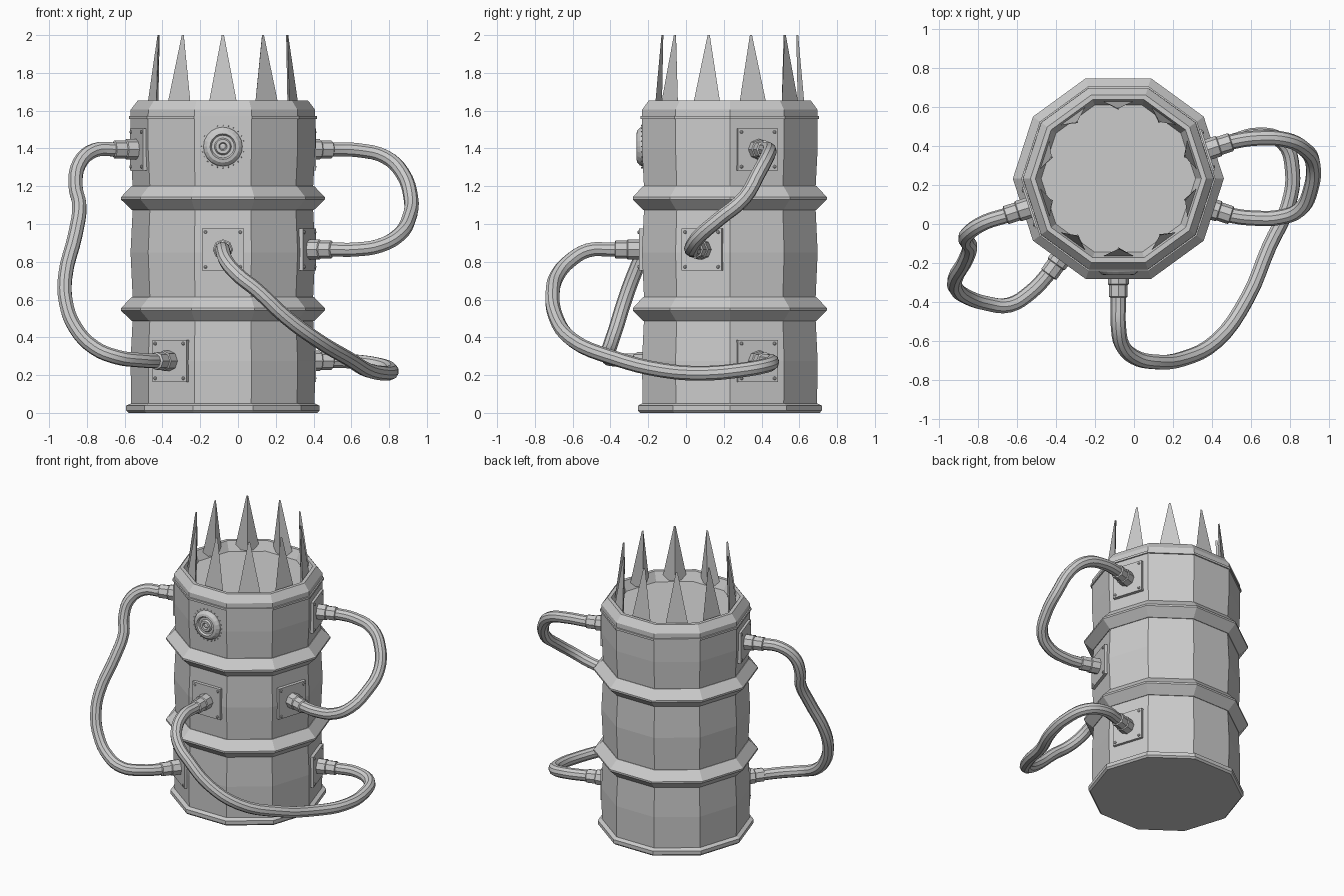
import bpy, bmesh, math
from mathutils import Matrix, Vector

if "Cube" in bpy.data.objects:
    bpy.data.objects.remove(bpy.data.objects["Cube"])

CX, CY = -0.08, 0.232          # barrel axis
APO = 0.464                    # distance from axis to the flat faces


def finish(bm, name, matrix=None, smooth=False):
    bmesh.ops.recalc_face_normals(bm, faces=bm.faces)
    me = bpy.data.meshes.new(name)
    bm.to_mesh(me)
    bm.free()
    ob = bpy.data.objects.new(name, me)
    bpy.context.collection.objects.link(ob)
    if matrix:
        ob.matrix_world = matrix
    for p in me.polygons:
        p.use_smooth = smooth
    return ob


def add_lathe(bm, profile, sides, matrix=Matrix(), closed=False):
    """Revolve (radius, height) points; ends are capped unless closed."""
    rings = [[bm.verts.new(matrix @ Vector((r * math.cos(2 * math.pi * i / sides),
                                            r * math.sin(2 * math.pi * i / sides), z)))
              for i in range(sides)] for r, z in profile]
    pairs = list(zip(rings, rings[1:] + rings[:1] if closed else rings[1:]))
    for a, b in pairs:
        for i in range(sides):
            j = (i + 1) % sides
            bm.faces.new((a[i], a[j], b[j], b[i]))
    if not closed:
        bm.faces.new(rings[0])
        bm.faces.new(rings[-1])


def lathe(name, profile, sides, matrix, closed=False):
    bm = bmesh.new()
    add_lathe(bm, profile, sides, matrix=Matrix(), closed=closed)
    return finish(bm, name, matrix)


def face_frame(deg, z, dist=APO):
    """Local x along the face, local y up, local z outward."""
    a = math.radians(deg)
    c, s = math.cos(a), math.sin(a)
    m = Matrix(((-s, 0, c, CX + dist * c), (c, 0, s, CY + dist * s),
                (0, 1, 0, z), (0, 0, 0, 1)))
    return m


axis = Matrix.Translation((CX, CY, 0))

# Ten-sided barrel body with open rim and recessed lid
lathe("barrel_body", [(0.485, 0.02), (0.489, 0.275), (0.478, 0.49), (0.478, 0.615),
                      (0.489, 0.85), (0.478, 1.07), (0.478, 1.2), (0.489, 1.4),
                      (0.489, 1.56), (0.488, 1.605), (0.45, 1.655), (0.425, 1.655),
                      (0.395, 1.59)], 10, axis)
lathe("bottom_rim", [(0.50, 0.0), (0.512, 0.012), (0.512, 0.038), (0.487, 0.05)], 10, axis)

# Bulging hoops and the thin upper lip
for name, zc in (("lower_hoop", 0.548), ("upper_hoop", 1.136)):
    lathe(name, [(0.46, zc - 0.064), (0.482, zc - 0.062), (0.54, zc - 0.006),
                 (0.54, zc + 0.006), (0.482, zc + 0.066), (0.46, zc + 0.066)],
          10, axis, True)
lathe("upper_lip", [(0.47, 1.553), (0.497, 1.556), (0.497, 1.571), (0.47, 1.574)], 10, axis, True)

# Crown of spikes, three-sided with the ridge facing inward
for k in range(10):
    bm = bmesh.new()
    base = [bm.verts.new(p) for p in ((-0.082, 0, 0.398), (0.082, 0, 0.398), (0, 0, 0.36))]
    tip = [bm.verts.new(p) for p in ((-0.006, 0.4, 0.362), (0.006, 0.4, 0.362), (0, 0.4, 0.352))]
    bm.faces.new(base)
    bm.faces.new(tip)
    for i in range(3):
        j = (i + 1) % 3
        bm.faces.new((base[i], base[j], tip[j], tip[i]))
    finish(bm, f"spike_{k + 1}", face_frame(18 + 36 * k, 1.6, 0))


# Riveted plate with a stepped hexagonal fitting
def fitting(name, deg, z):
    m = face_frame(deg, z)
    bm = bmesh.new()
    bmesh.ops.create_cube(bm, size=1, matrix=Matrix.Translation((0, 0, 0.006))
                          @ Matrix.Diagonal((0.222, 0.222, 0.024, 1)))
    for sx in (-1, 1):
        for sy in (-1, 1):
            add_lathe(bm, [(0.009, 0.015), (0.009, 0.022), (0.005, 0.025)], 8,
                      Matrix.Translation((sx * 0.092, sy * 0.092, 0)))
    finish(bm, name + "_plate", m)
    lathe(name + "_nut", [(0.054, 0.012), (0.054, 0.075), (0.048, 0.08),
                          (0.048, 0.14), (0.04, 0.145)], 8, m)


# Hoses: a smooth tube from one fitting to another
def hose(name, start, end, pts):
    fitting(name + "_start", *start)
    fitting(name + "_end", *end)
    path = [face_frame(*start, 0.53).translation, *map(Vector, pts),
            face_frame(*end, 0.53).translation]
    cu = bpy.data.curves.new(name, 'CURVE')
    cu.dimensions = '3D'
    cu.bevel_depth = 0.039
    cu.bevel_resolution = 3
    cu.resolution_u = 4
    cu.use_fill_caps = True
    sp = cu.splines.new('BEZIER')
    sp.bezier_points.add(len(path) - 1)
    for bp, p in zip(sp.bezier_points, path):
        bp.co = p
        bp.handle_left_type = bp.handle_right_type = 'AUTO'
    sp.use_smooth = True
    ob = bpy.data.objects.new(name, cu)
    bpy.context.collection.objects.link(ob)
    bpy.ops.object.select_all(action='DESELECT')
    ob.select_set(True)
    bpy.context.view_layer.objects.active = ob
    bpy.ops.object.convert(target='MESH')
    bpy.ops.object.shade_smooth_by_angle()


hose("left_hose", (198, 1.395), (234, 0.275), [
    (-.65, .045, 1.395), (-.76, .01, 1.39), (-.84, -.04, 1.32), (-.86, -.08, 1.2),
    (-.84, -.11, 1.1), (-.86, -.18, .95), (-.915, -.28, .72), (-.91, -.33, .58),
    (-.86, -.37, .45), (-.76, -.405, .345), (-.64, -.415, .295), (-.53, -.35, .28),
    (-.43, -.245, .275)])
hose("right_hose", (18, 1.395), (342, 0.865), [
    (.50, .42, 1.395), (.64, .44, 1.39), (.78, .43, 1.355), (.87, .385, 1.27),
    (.915, .31, 1.14), (.905, .18, 1.03), (.85, .075, .94), (.75, .035, .885),
    (.62, .03, .865), (.50, .044, .865)])
hose("front_hose", (270, 0.865), (18, 0.275), [
    (-.08, -.40, .865), (-.08, -.52, .86), (-.06, -.62, .80), (0, -.68, .73),
    (.10, -.705, .65), (.25, -.69, .51), (.42, -.60, .385), (.58, -.38, .29),
    (.69, -.12, .225), (.79, .10, .21), (.81, .28, .225), (.76, .42, .25),
    (.64, .455, .27), (.50, .42, .275)])

# Round relief boss on the front, ringed by small studs
boss = face_frame(270, 1.41)
lathe("front_boss", [(0.105, -0.005), (0.1, 0.012), (0.085, 0.026), (0.068, 0.03),
                     (0.06, 0.018), (0.045, 0.018), (0.038, 0.03), (0.022, 0.03),
                     (0.016, 0.02), (0.008, 0.024)], 20, boss)
bm = bmesh.new()
for i in range(24):
    a = 2 * math.pi * i / 24
    add_lathe(bm, [(0.004, -0.004), (0.002, 0.006)], 5,
              Matrix.Translation((0.113 * math.cos(a), 0.113 * math.sin(a), 0)))
finish(bm, "boss_studs", boss)
